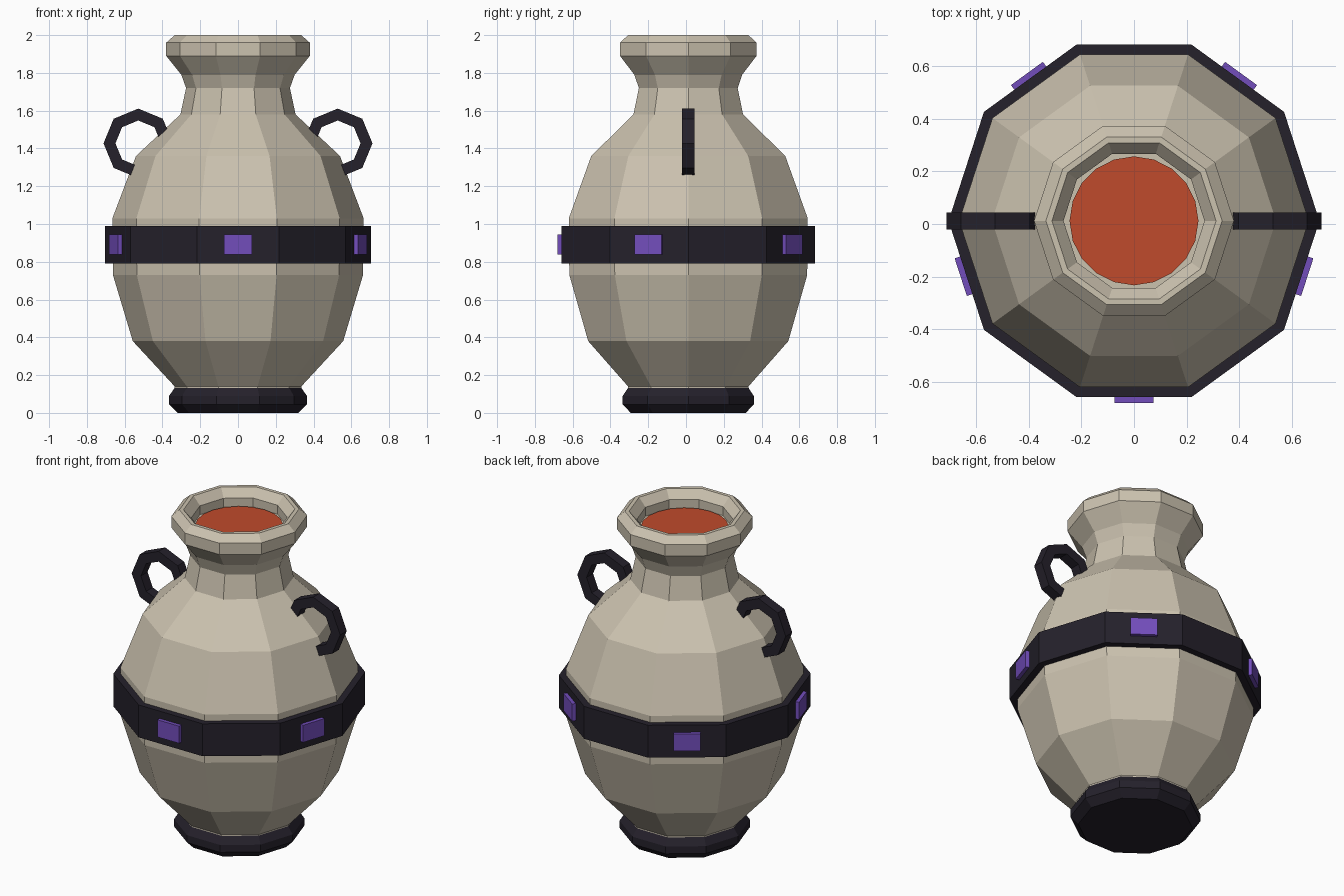
import bpy, bmesh, math
from mathutils import Matrix, Vector

if "Cube" in bpy.data.objects:
    bpy.data.objects.remove(bpy.data.objects["Cube"])

CY = 0.012  # vase axis, shifted so the gems and band are centred in y
SIDES = 10


def material(name, rgb):
    m = bpy.data.materials.new(name)
    m.diffuse_color = (*rgb, 1)
    m.use_nodes = True
    m.node_tree.nodes["Principled BSDF"].inputs["Base Color"].default_value = m.diffuse_color
    return m


CLAY = material("clay", (0.60, 0.54, 0.43))
DARK = material("dark_metal", (0.018, 0.015, 0.024))
PURPLE = material("purple_gem", (0.17, 0.075, 0.50))
RED = material("red_liquid", (0.53, 0.07, 0.025))


def finish(name, bm, mat):
    bmesh.ops.recalc_face_normals(bm, faces=bm.faces)
    me = bpy.data.meshes.new(name)
    bm.to_mesh(me)
    bm.free()
    me.materials.append(mat)
    ob = bpy.data.objects.new(name, me)
    bpy.context.collection.objects.link(ob)
    return ob


def lathe(name, profile, mat, sides=SIDES, closed=False, axis="Z", loc=(0, CY, 0)):
    """Revolve (radius, height) points; open profiles are capped at both ends."""
    bm = bmesh.new()
    rings = []
    for r, h in profile:
        ring = []
        for i in range(sides):
            a = 2 * math.pi * i / sides
            c, s = r * math.cos(a), r * math.sin(a)
            p = Vector((c, s, h)) if axis == "Z" else Vector((c, h, s))
            ring.append(bm.verts.new(p + Vector(loc)))
        rings.append(ring)
    pairs = list(zip(rings, rings[1:]))
    if closed:
        pairs.append((rings[-1], rings[0]))
    else:
        bm.faces.new(rings[0])
        bm.faces.new(rings[-1])
    for lo, hi in pairs:
        for i in range(sides):
            j = (i + 1) % sides
            bm.faces.new((lo[i], lo[j], hi[j], hi[i]))
    return finish(name, bm, mat)


# Body with neck, flared rim and recessed mouth
lathe("vase_body", [
    (0.335, 0.12), (0.335, 0.14), (0.557, 0.38), (0.662, 0.73), (0.665, 1.03),
    (0.54, 1.36), (0.305, 1.58), (0.275, 1.72), (0.30, 1.79), (0.38, 1.89),
    (0.38, 1.96), (0.335, 2.0), (0.312, 2.0), (0.268, 1.95), (0.268, 1.895)], CLAY)

# Foot
lathe("foot", [(0.32, 0), (0.365, 0.045), (0.365, 0.09), (0.33, 0.14)], DARK)

# Belt around the belly
lathe("belt", [(0.705, 0.79), (0.705, 0.99), (0.65, 0.99), (0.65, 0.79)],
      DARK, closed=True)

# Liquid surface in the mouth
lathe("liquid", [(0.245, 1.89), (0.245, 1.905)], RED, sides=20)

# Ring handles, partly sunk into the shoulders
for side, x in (("left", -0.528), ("right", 0.528)):
    lathe(side + "_handle",
          [(0.184, -0.032), (0.184, 0.032), (0.121, 0.032), (0.121, -0.032)],
          DARK, sides=8, closed=True, axis="Y", loc=(x, CY, 1.427))

# Gems on every second belt face
apothem = 0.705 * math.cos(math.pi / SIDES)
for k in range(5):
    a = math.radians(-90 + 72 * k)
    bm = bmesh.new()
    bmesh.ops.create_cube(bm, size=1, matrix=(
        Matrix.Translation((0, CY, 0.892)) @ Matrix.Rotation(a, 4, "Z")
        @ Matrix.Translation((apothem, 0, 0))
        @ Matrix.Diagonal((0.044, 0.15, 0.106, 1))))
    finish(f"gem_{k + 1}", bm, PURPLE)
